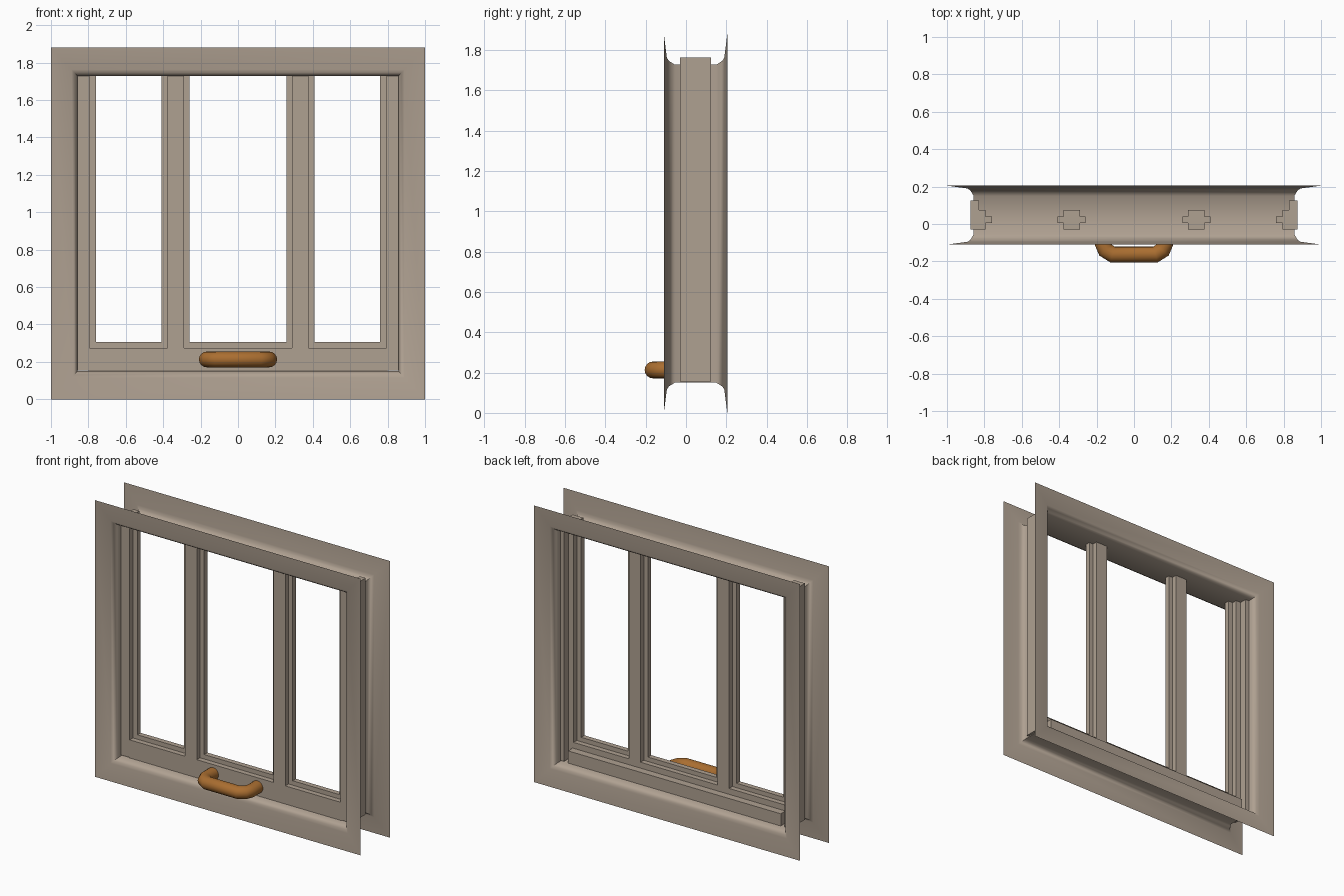
import bpy, bmesh, math
from mathutils import Vector

if "Cube" in bpy.data.objects:
    bpy.data.objects.remove(bpy.data.objects["Cube"])


def material(name, rgb):
    m = bpy.data.materials.new(name)
    m.diffuse_color = (*rgb, 1)
    m.use_nodes = True
    m.node_tree.nodes["Principled BSDF"].inputs["Base Color"].default_value = m.diffuse_color
    return m


TAN = material("tan_paint", (0.43, 0.355, 0.285))
BROWN = material("orange_brown", (0.40, 0.155, 0.03))


def finish(name, bm, mat, smooth=None):
    me = bpy.data.meshes.new(name)
    bm.to_mesh(me)
    bm.free()
    ob = bpy.data.objects.new(name, me)
    bpy.context.collection.objects.link(ob)
    me.materials.append(mat)
    if smooth:
        bpy.context.view_layer.objects.active = ob
        ob.select_set(True)
        bpy.ops.object.shade_smooth_by_angle(angle=math.radians(smooth))
        ob.select_set(False)
    return ob


def prism(name, pts, place, a, b):
    """Closed profile pushed from a to b; place(u, v, t) gives the position."""
    bm = bmesh.new()
    r = [[bm.verts.new(place(u, v, t)) for u, v in pts] for t in (a, b)]
    n = len(pts)
    for i in range(n):
        j = (i + 1) % n
        bm.faces.new((r[0][i], r[0][j], r[1][j], r[1][i]))
    bm.faces.new(r[0])
    bm.faces.new(r[1])
    bmesh.ops.recalc_face_normals(bm, faces=bm.faces)
    return finish(name, bm, TAN)


# outer casing: thin flared sheet swept round the rectangle (inset, y)
profile = [(0, -0.11), (0.11, -0.095), (0.125, -0.085), (0.137, -0.065), (0.143, -0.055),
           (0.143, 0.15), (0.137, 0.16), (0.125, 0.18), (0.11, 0.19), (0, 0.205)]
bm = bmesh.new()
rings = []
for d, y in profile:
    rings.append([bm.verts.new(p) for p in (
        (-1 + d, y, d * 1.05), (1 - d, y, d * 1.05),
        (1 - d, y, 1.88 - d * 1.07), (-1 + d, y, 1.88 - d * 1.07))])
for r0, r1 in zip(rings, rings[1:]):
    for i in range(4):
        j = (i + 1) % 4
        bm.faces.new((r0[i], r0[j], r1[j], r1[i]))
finish("outer_casing", bm, TAN, 50)

# stepped section shared by the stiles and bottom rail: (distance, y)
F, L0, L1, B, E = -0.03, 0.005, 0.04, 0.075, 0.125


def stepped(outer, face, lip, back):
    return [(outer, F), (face, F), (face, L0), (lip, L0), (lip, L1),
            (face, L1), (face, B), (back, B), (back, E), (outer, E)]


# side stiles and mullions, mirrored
for s, side in ((-1, "left"), (1, "right")):
    up = lambda u, v, t, s=s: (s * u, v, t)
    prism(side + "_stile", stepped(0.873, 0.793, 0.76, 0.83), up, 0.155, 1.762)
    c, w, n = 0.333, 0.075, 0.044
    cross = [(c - n, F), (c + n, F), (c + n, L0), (c + w, L0), (c + w, L1), (c + n, L1),
             (c + n, B), (c - n, B), (c - n, L1), (c - w, L1), (c - w, L0), (c - n, L0)]
    prism(side + "_mullion", cross, up, 0.26, 1.745)

# bottom rail
prism("bottom_rail", stepped(0.152, 0.275, 0.305, 0.235),
      lambda u, v, t: (t, v, u), -0.8, 0.8)

# pull handle: round bar along a bent path
half = [(0.167, -0.03), (0.167, -0.105), (0.152, -0.14), (0.115, -0.163)]
path = [Vector((-x, y, 0.213)) for x, y in half] + [Vector((x, y, 0.213)) for x, y in reversed(half)]
bm = bmesh.new()
N, R = 16, 0.042
rings = []
for i, p in enumerate(path):
    d_in = (p - path[i - 1]).normalized() if i else (path[1] - p).normalized()
    d_out = (path[i + 1] - p).normalized() if i < len(path) - 1 else d_in
    t = (d_in + d_out).normalized()
    side = t.cross(Vector((0, 0, 1))) / max(0.5, t.dot(d_in))
    rings.append([bm.verts.new(p + side * R * math.cos(2 * math.pi * k / N)
                               + Vector((0, 0, R * math.sin(2 * math.pi * k / N)))) for k in range(N)])
for r0, r1 in zip(rings, rings[1:]):
    for i in range(N):
        j = (i + 1) % N
        bm.faces.new((r0[i], r0[j], r1[j], r1[i]))
bm.faces.new(rings[0])
bm.faces.new(rings[-1])
bmesh.ops.recalc_face_normals(bm, faces=bm.faces)
finish("pull_handle", bm, BROWN, 50)
